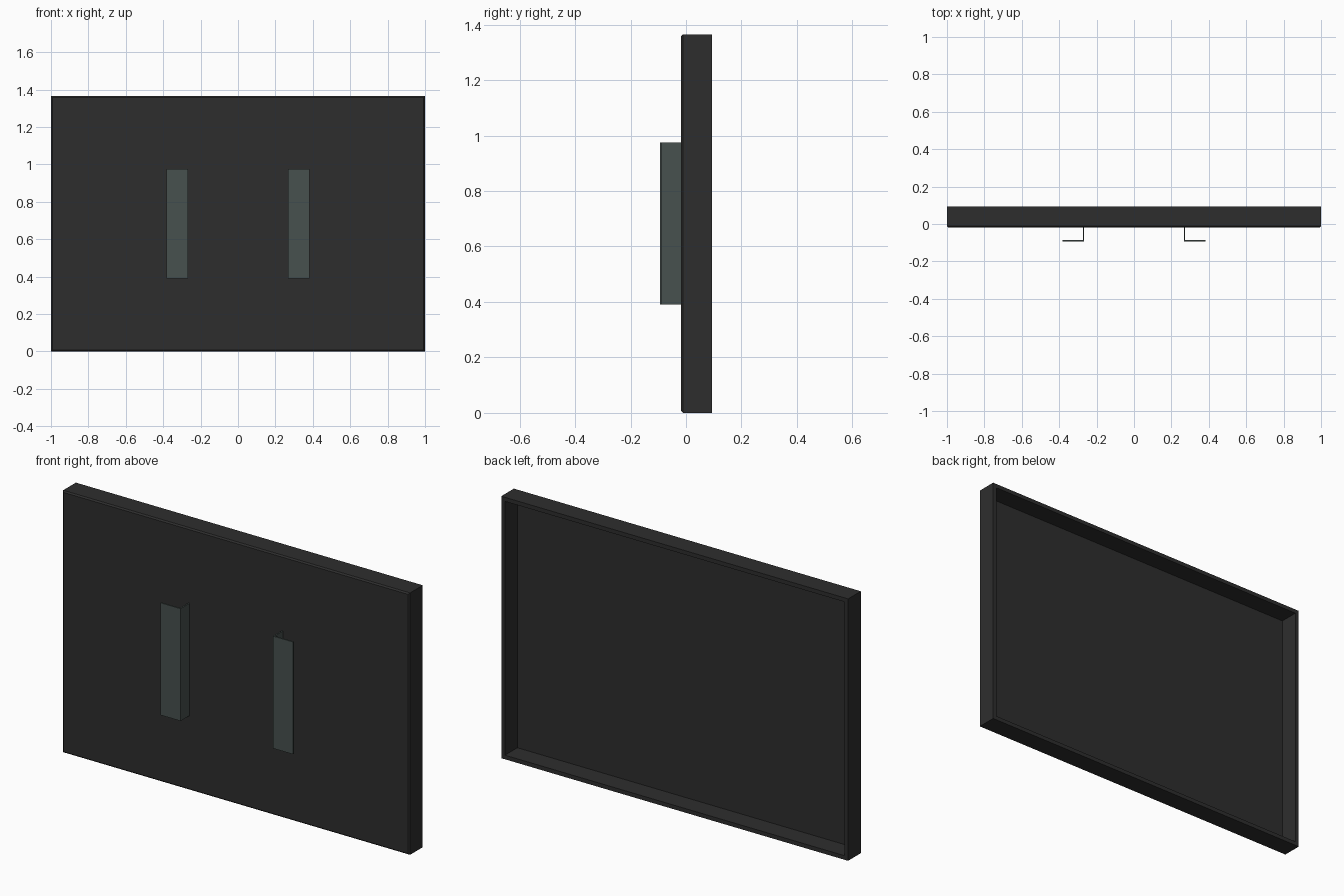
import bpy, bmesh

cube = bpy.data.objects.get("Cube")
if cube:
    bpy.data.objects.remove(cube, do_unlink=True)


def material(name, color):
    mat = bpy.data.materials.new(name)
    mat.use_nodes = True
    mat.diffuse_color = color
    bsdf = next(n for n in mat.node_tree.nodes if n.type == 'BSDF_PRINCIPLED')
    bsdf.inputs["Base Color"].default_value = color
    return mat


def add_box(bm, low, high):
    """Add an axis-aligned box between two corners."""
    verts = bmesh.ops.create_cube(bm, size=1)["verts"]
    for v in verts:
        for i in range(3):
            v.co[i] = low[i] if v.co[i] < 0 else high[i]


def finish(bm, name, mat):
    bmesh.ops.recalc_face_normals(bm, faces=bm.faces)
    mesh = bpy.data.meshes.new(name)
    bm.to_mesh(mesh)
    bm.free()
    mesh.materials.append(mat)
    obj = bpy.data.objects.new(name, mesh)
    bpy.context.collection.objects.link(obj)
    return obj


charcoal = material("charcoal", (0.027, 0.027, 0.027, 1))
grey_green = material("grey_green", (0.063, 0.082, 0.077, 1))

HEIGHT = 1.365
FRONT, BACK = -0.018, 0.093
RIM, SHEET, CHAMFER = 0.03, 0.009, 0.007

# Shallow tray: chamfered front sheet with a raised rim around the hollow back
bm = bmesh.new()
add_box(bm, (-1, FRONT, 0), (1, BACK, HEIGHT))
back = max(bm.faces, key=lambda f: f.calc_center_median().y)
bmesh.ops.inset_region(bm, faces=[back], thickness=RIM)
floor = bmesh.ops.extrude_discrete_faces(bm, faces=[back])["faces"][0]
for v in floor.verts:
    v.co.y = FRONT + SHEET
front_edges = [e for e in bm.edges if all(v.co.y < FRONT + 0.001 for v in e.verts)]
bmesh.ops.bevel(bm, geom=front_edges, offset=CHAMFER, segments=1, affect='EDGES')
finish(bm, "panel_tray", charcoal)

# L-shaped pull handles, with the grips pointing outward
for side, name in ((1, "left_handle"), (-1, "right_handle")):
    profile = [(0.266, FRONT), (0.266, -0.093), (0.382, -0.093),
               (0.382, -0.086), (0.273, -0.086), (0.273, FRONT)]
    bm = bmesh.new()
    base = bm.faces.new([bm.verts.new((side * x, y, 0.39)) for x, y in profile])
    top = bmesh.ops.extrude_face_region(bm, geom=[base])["geom"]
    bmesh.ops.translate(bm, vec=(0, 0, 0.585),
                        verts=[g for g in top if isinstance(g, bmesh.types.BMVert)])
    finish(bm, name, grey_green)
